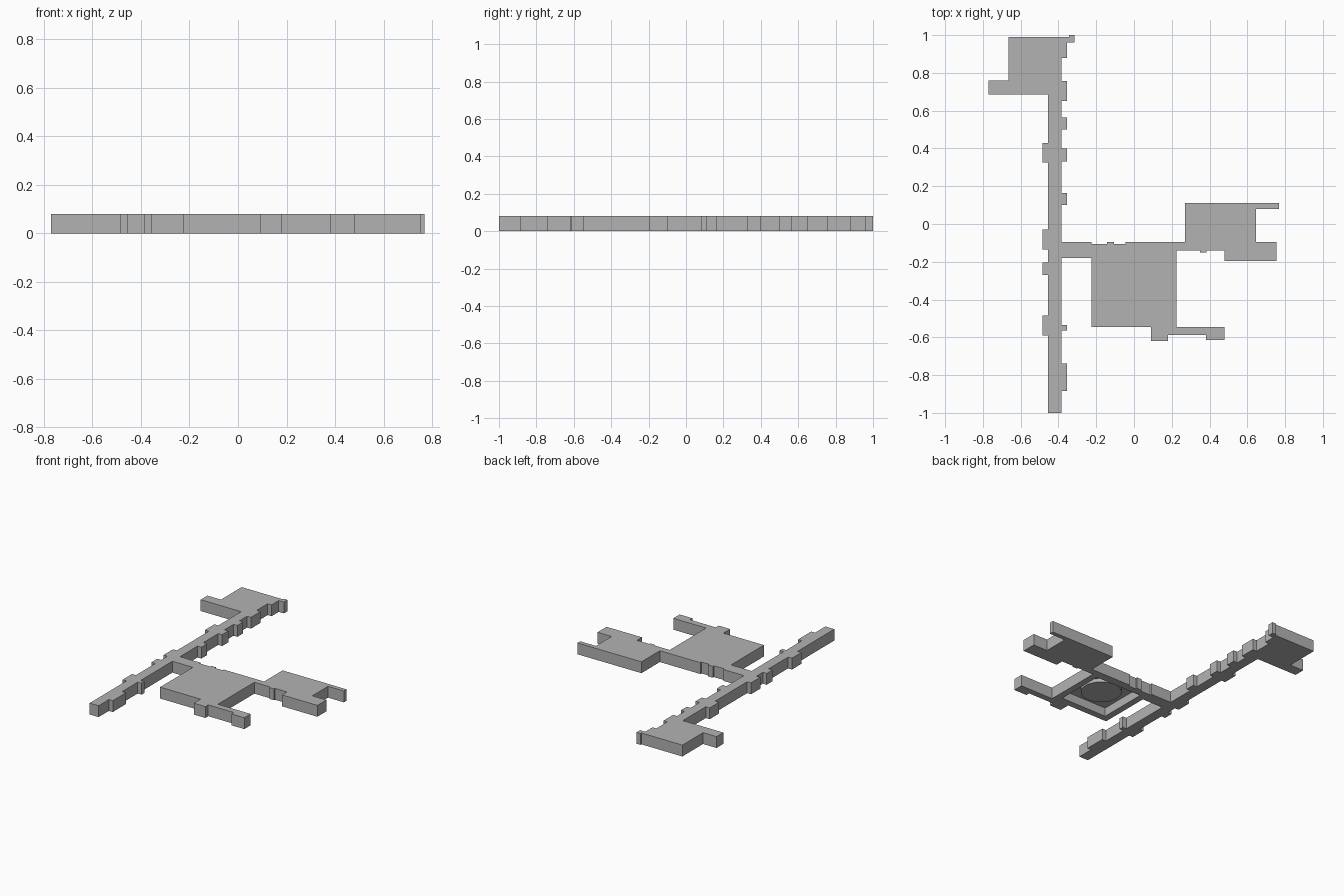
import bpy
import bmesh
from mathutils import Matrix, Vector

HEIGHT = 0.08
CEILING = 0.06

cube = bpy.data.objects.get("Cube")
if cube:
    bpy.data.objects.remove(cube, do_unlink=True)

grey = bpy.data.materials.new("stone grey")
grey.use_nodes = True
grey.diffuse_color = (0.45, 0.45, 0.45, 1)
grey.node_tree.nodes["Principled BSDF"].inputs["Base Color"].default_value = grey.diffuse_color


def finish(name, bm):
    bmesh.ops.recalc_face_normals(bm, faces=bm.faces)
    mesh = bpy.data.meshes.new(name)
    bm.to_mesh(mesh)
    bm.free()
    mesh.materials.append(grey)
    obj = bpy.data.objects.new(name, mesh)
    bpy.context.collection.objects.link(obj)
    return obj


def slab(name, rects):
    """Merge rectangles (x0, x1, y0, y1) into one floor outline and raise it."""
    xs = sorted({v for r in rects for v in r[:2]})
    ys = sorted({v for r in rects for v in r[2:]})
    bm = bmesh.new()
    for xa, xb in zip(xs, xs[1:]):
        for ya, yb in zip(ys, ys[1:]):
            cx, cy = (xa + xb) / 2, (ya + yb) / 2
            if any(r[0] < cx < r[1] and r[2] < cy < r[3] for r in rects):
                bm.faces.new([bm.verts.new((x, y, 0)) for x, y in
                              ((xa, ya), (xb, ya), (xb, yb), (xa, yb))])
    bmesh.ops.remove_doubles(bm, verts=bm.verts, dist=0.0001)
    bmesh.ops.dissolve_limit(bm, angle_limit=0.01, verts=bm.verts, edges=bm.edges)
    raised = bmesh.ops.extrude_face_region(bm, geom=bm.faces[:])["geom"]
    top = [g for g in raised if isinstance(g, bmesh.types.BMVert)]
    bmesh.ops.translate(bm, verts=top, vec=(0, 0, HEIGHT))
    return finish(name, bm)


# Long corridor with alcoves on both sides
LEFT, RIGHT = -0.455, -0.385
east_alcoves = [(0.88, 0.96), (0.65, 0.757), (0.5, 0.565), (0.33, 0.4),
                (0.1, 0.165), (-0.565, -0.535), (-0.885, -0.738)]
west_alcoves = [(0.325, 0.43), (-0.135, -0.03), (-0.27, -0.205), (-0.59, -0.485)]
slab("long_corridor",
     [(LEFT, RIGHT, -1, 0.99)]
     + [(RIGHT, RIGHT + 0.03, a, b) for a, b in east_alcoves]
     + [(LEFT - 0.03, LEFT, a, b) for a, b in west_alcoves]
     + [(RIGHT, -0.315, 0.96, 0.99), (-0.345, -0.315, 0.99, 1)])

# Room and annex at the back end
slab("back_room", [(-0.665, LEFT, 0.685, 0.99), (-0.77, -0.665, 0.685, 0.76)])

# Passage to the main room
slab("main_passage", [(RIGHT, -0.225, -0.18, -0.095)])

# Main room, hollowed from below
bm = bmesh.new()
bmesh.ops.create_cube(bm, size=1, matrix=Matrix.Translation((0, -0.326, HEIGHT / 2))
                      @ Matrix.Diagonal((0.45, 0.438, HEIGHT, 1)))
floor = min(bm.faces, key=lambda f: f.calc_center_median().z)
bmesh.ops.inset_region(bm, faces=[floor], thickness=0.065)
pit = bmesh.ops.extrude_face_region(bm, geom=[floor])["geom"]
bmesh.ops.translate(bm, verts=[g for g in pit if isinstance(g, bmesh.types.BMVert)],
                    vec=(0, 0, CEILING))
if floor.is_valid:
    bmesh.ops.delete(bm, geom=[floor], context="FACES")
finish("main_room", bm)

# Round boss on the main room's ceiling
bm = bmesh.new()
bmesh.ops.create_cone(bm, cap_ends=True, segments=32, radius1=0.13, radius2=0.13,
                      depth=0.03, matrix=Matrix.Translation((0, -0.326, 0.05)))
finish("ceiling_boss", bm)

# Shallow wall steps behind the main room
slab("wall_steps", [(-0.143, -0.105, -0.107, -0.095), (-0.045, 0.225, -0.107, -0.095)])

# Front exit with its side branch
slab("front_exit", [(0.09, 0.18, -0.62, -0.545), (0.18, 0.48, -0.588, -0.545),
                    (0.38, 0.48, -0.615, -0.588)])

# Room on the left with two arms
slab("side_room", [(0.225, 0.27, -0.14, -0.095), (0.27, 0.645, -0.14, 0.11),
                   (0.645, 0.768, 0.08, 0.11), (0.48, 0.755, -0.195, -0.095),
                   (0.35, 0.385, -0.15, -0.14)])
